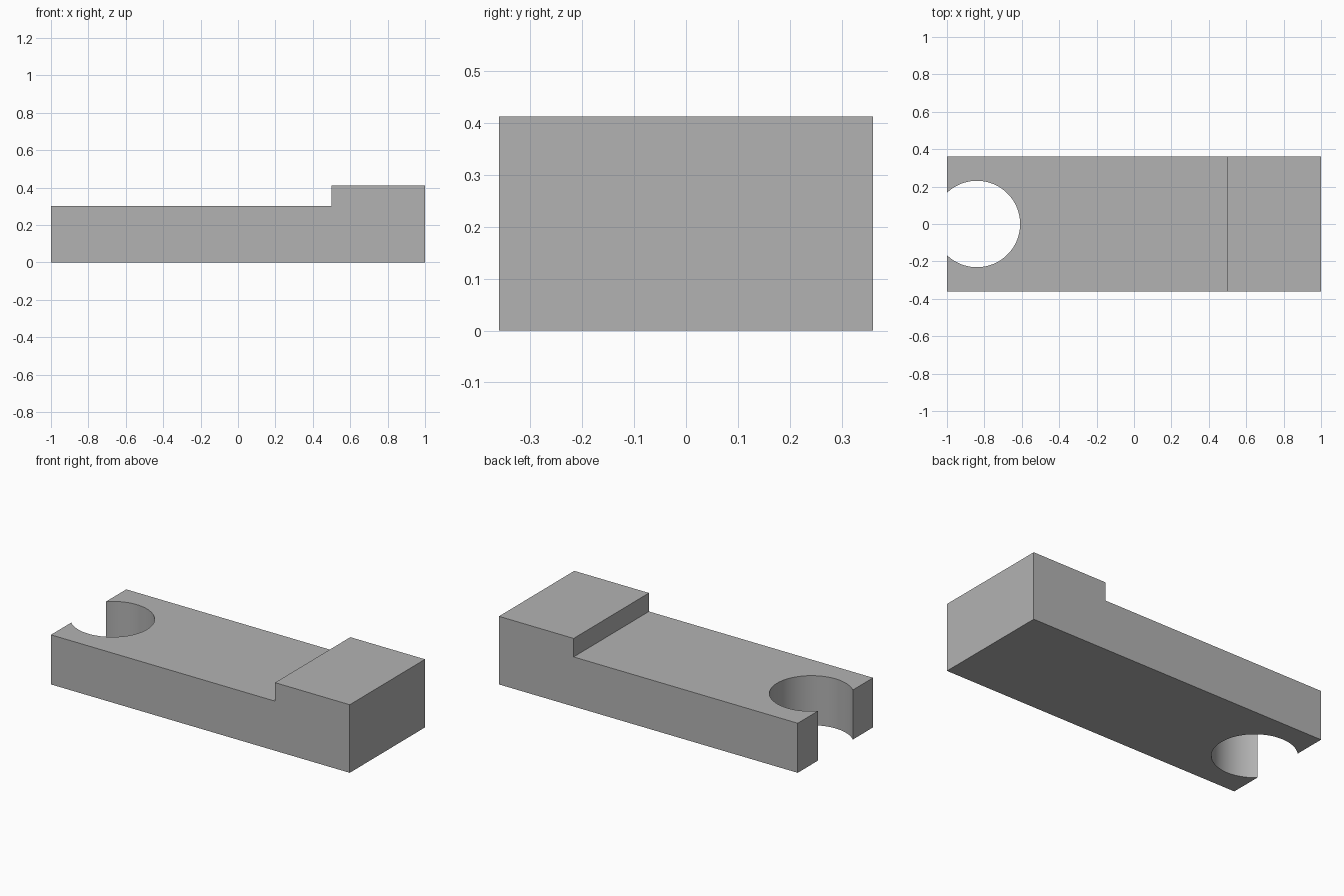
import bpy
import bmesh
from mathutils import Vector

if "Cube" in bpy.data.objects:
    bpy.data.objects.remove(bpy.data.objects["Cube"], do_unlink=True)

HALF_WIDTH = 0.36
PLATE_TOP = 0.30
BLOCK_TOP = 0.412
STEP_X = 0.5
NOTCH_X, NOTCH_RADIUS = -0.84, 0.231

# Material
grey = bpy.data.materials.new("plain grey")
grey.use_nodes = True
colour = (0.45, 0.45, 0.45, 1)
grey.diffuse_color = colour
grey.node_tree.nodes["Principled BSDF"].inputs["Base Color"].default_value = colour

# Stepped body: side profile extruded across the width
profile = [(-1, 0), (1, 0), (1, BLOCK_TOP), (STEP_X, BLOCK_TOP),
           (STEP_X, PLATE_TOP), (-1, PLATE_TOP)]
bm = bmesh.new()
side = bm.faces.new([bm.verts.new((x, -HALF_WIDTH, z)) for x, z in profile])
extruded = bmesh.ops.extrude_face_region(bm, geom=[side])["geom"]
bmesh.ops.translate(bm, vec=Vector((0, 2 * HALF_WIDTH, 0)),
                    verts=[v for v in extruded if isinstance(v, bmesh.types.BMVert)])
if side.is_valid and len(bm.faces) == len(profile) + 1:
    bm.faces.new([v for v in bm.verts if v.co.y < 0])
bmesh.ops.recalc_face_normals(bm, faces=bm.faces)
mesh = bpy.data.meshes.new("stepped_body")
bm.to_mesh(mesh)
bm.free()
mesh.materials.append(grey)
body = bpy.data.objects.new("stepped_body", mesh)
bpy.context.collection.objects.link(body)

# Round notch cutter, open through the end face
bpy.ops.mesh.primitive_cylinder_add(vertices=96, radius=NOTCH_RADIUS, depth=1,
                                    location=(NOTCH_X, 0, PLATE_TOP / 2))
cutter = bpy.context.object
cutter.name = "notch_cutter"
cutter.hide_render = True
cutter.data.materials.append(grey)

# Cut the notch and smooth its wall
cut = body.modifiers.new("round_notch", "BOOLEAN")
cut.operation = "DIFFERENCE"
cut.solver = "EXACT"
cut.object = cutter
bpy.ops.object.select_all(action="DESELECT")
body.select_set(True)
bpy.context.view_layer.objects.active = body
bpy.ops.object.modifier_apply(modifier=cut.name)
bpy.data.objects.remove(cutter, do_unlink=True)
bpy.ops.object.shade_smooth_by_angle()
